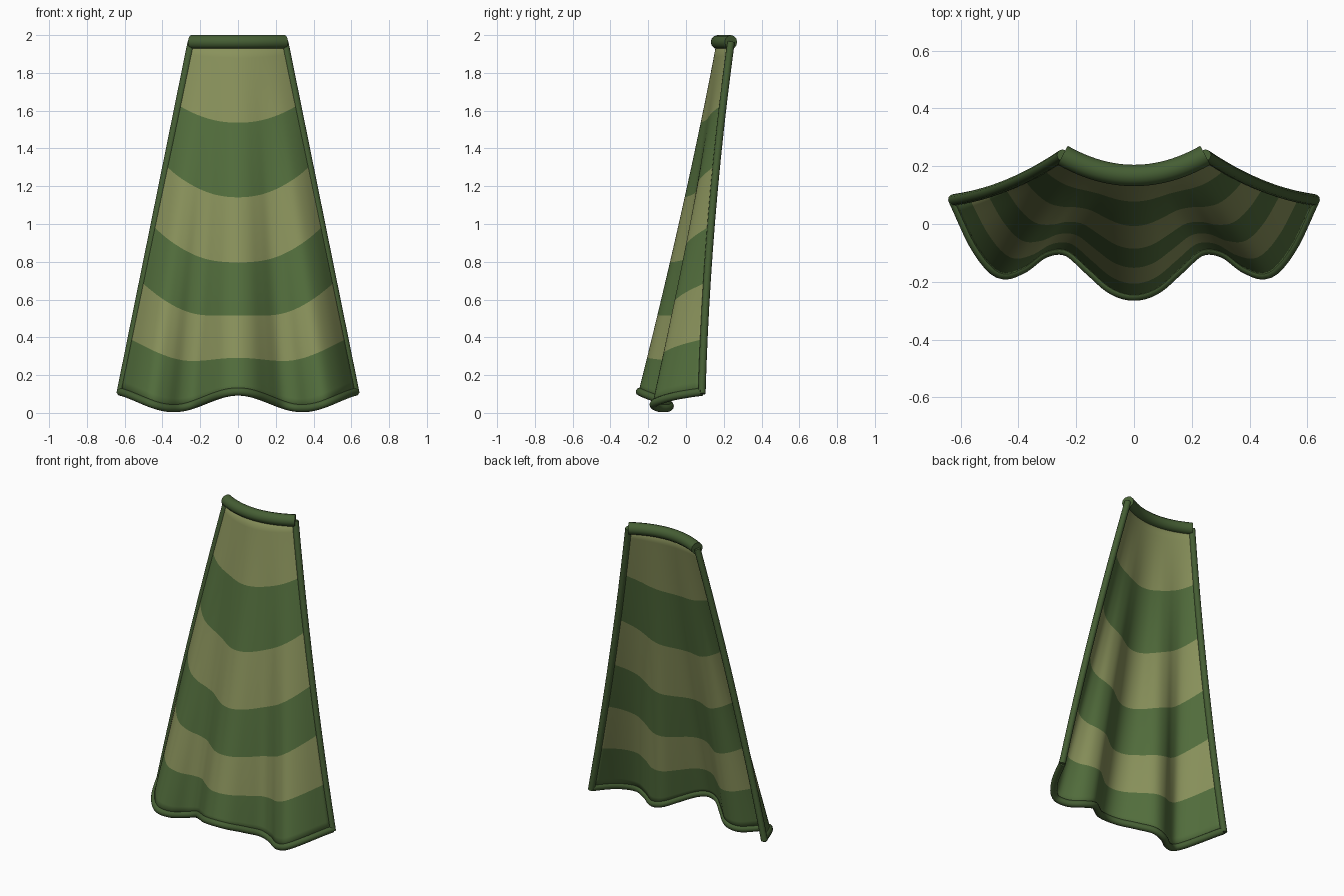
import bpy, bmesh, math

if "Cube" in bpy.data.objects:
    bpy.data.objects.remove(bpy.data.objects["Cube"])

COLS = 72
TOP_Z = 1.963
# half of the folded hem, depth (y) at equal steps from the middle to the edge
HEM_Y = [-.245, -.222, -.155, -.09, -.097, -.152, -.168, -.08, .084]
# stripe borders: centre height, rise towards the edge, dip of the fold wave
ROWS = [(TOP_Z, 0, 0), (1.535, .095, 0), (1.14, .17, 0), (.795, .195, .004),
        (.515, .178, .014), (.29, .104, .02), (.112, .008, .045)]


def material(name, rgb):
    m = bpy.data.materials.new(name)
    m.diffuse_color = (*rgb, 1)
    m.use_nodes = True
    m.node_tree.nodes["Principled BSDF"].inputs["Base Color"].default_value = m.diffuse_color
    return m


khaki = material("khaki", (.25, .285, .105))
green = material("green", (.085, .155, .046))
trim = material("dark_green", (.06, .112, .034))


def hem_y(u):
    # smooth spline through the mirrored hem profile
    n = len(HEM_Y) - 1
    f = min(abs(u), 1) * n
    i = min(int(f), n - 1)
    t = f - i

    def p(k):
        return HEM_Y[abs(k)] if k <= n else 2 * HEM_Y[n] - HEM_Y[n - 1]
    a, b, c, d = p(i - 1), p(i), p(i + 1), p(i + 2)
    return .5 * (2 * b + (c - a) * t + (2 * a - 5 * b + 4 * c - d) * t * t
                 + (3 * b - a - 3 * c + d) * t ** 3)


def row_z(row, u):
    zc, rise, dip = row
    return zc + rise * u * u + dip * (math.cos(1.8 * math.pi * u) - 1)


def cloth_point(u, z):
    # a plain arc widens downwards while the folds grow towards the hem
    s = max(0, (TOP_Z - z) / (TOP_Z - row_z(ROWS[-1], u)))
    x = u * (.247 + (.622 - .247) * s)
    arc = -.17 + .254 * u * u
    y = (.168 + .07 * u * u) * (1 - s) + arc * s
    y += (hem_y(u) - arc) * s ** 1.7 - .1 * u * u * s * (1 - s)
    return (x, y, z)


us = [-1 + 2 * i / COLS for i in range(COLS + 1)]

# striped cloth
bm = bmesh.new()
SUB = 5
grid, bands = [], []
for k in range(len(ROWS) - 1):
    for j in range(SUB):
        f = j / SUB
        grid.append([bm.verts.new(cloth_point(
            u, row_z(ROWS[k], u) * (1 - f) + row_z(ROWS[k + 1], u) * f)) for u in us])
        bands.append(k % 2)
grid.append([bm.verts.new(cloth_point(u, row_z(ROWS[-1], u))) for u in us])
for r, band in enumerate(bands):
    for c in range(COLS):
        face = bm.faces.new((grid[r][c], grid[r + 1][c], grid[r + 1][c + 1], grid[r][c + 1]))
        face.material_index = band
        face.smooth = True
me = bpy.data.meshes.new("cloth")
bm.to_mesh(me)
bm.free()
me.materials.append(khaki)
me.materials.append(green)
cloth = bpy.data.objects.new("striped_cloth", me)
bpy.context.collection.objects.link(cloth)
solid = cloth.modifiers.new("thickness", 'SOLIDIFY')
solid.thickness = .012
solid.offset = 0


def tube(name, points, radius):
    cu = bpy.data.curves.new(name, 'CURVE')
    cu.dimensions = '3D'
    cu.bevel_depth = radius
    cu.bevel_resolution = 4
    cu.use_fill_caps = True
    sp = cu.splines.new('POLY')
    sp.points.add(len(points) - 1)
    for p, co in zip(sp.points, points):
        p.co = (*co, 1)
    sp.use_smooth = True
    cu.materials.append(trim)
    ob = bpy.data.objects.new(name, cu)
    bpy.context.collection.objects.link(ob)


# rolled collar, hem piping and the two side pipings
tube("collar_roll", [cloth_point(u, TOP_Z) for u in us[::3]], .037)
tube("hem_piping", [cloth_point(u, row_z(ROWS[-1], u)) for u in us], .021)
for side, u in (("left", -1), ("right", 1)):
    z0 = row_z(ROWS[-1], u) - .01
    tube(side + "_side_piping",
         [cloth_point(u, TOP_Z + (z0 - TOP_Z) * i / 12) for i in range(13)], .02)
